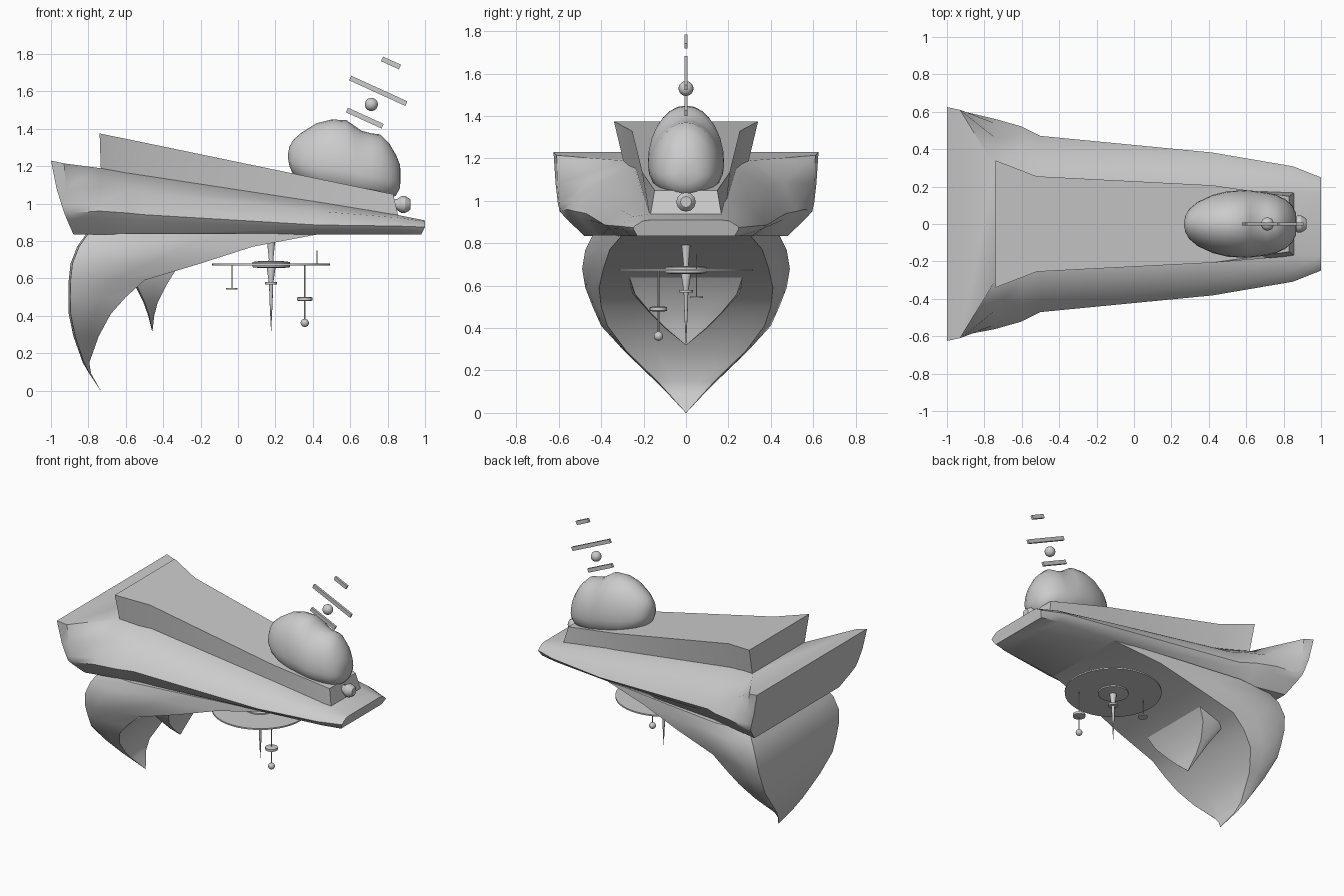
import bpy, bmesh, math
from mathutils import Vector

if "Cube" in bpy.data.objects:
    bpy.data.objects.remove(bpy.data.objects["Cube"])


def make(name, bm, angle=30):
    bmesh.ops.remove_doubles(bm, verts=bm.verts, dist=0.0005)
    bmesh.ops.recalc_face_normals(bm, faces=bm.faces)
    me = bpy.data.meshes.new(name)
    bm.to_mesh(me)
    bm.free()
    ob = bpy.data.objects.new(name, me)
    bpy.context.collection.objects.link(ob)
    bpy.ops.object.select_all(action='DESELECT')
    ob.select_set(True)
    bpy.context.view_layer.objects.active = ob
    bpy.ops.object.shade_smooth_by_angle(angle=math.radians(angle))
    return ob


def loft(name, rings, angle=30):
    """Skin closed rings of equal length and cap both ends."""
    bm = bmesh.new()
    vs = [[bm.verts.new(p) for p in r] for r in rings]
    n = len(rings[0])
    for a, b in zip(vs, vs[1:]):
        for i in range(n):
            j = (i + 1) % n
            bm.faces.new((a[i], a[j], b[j], b[i]))
    bm.faces.new(vs[0])
    bm.faces.new(vs[-1])
    return make(name, bm, angle)


def mirrored(half):
    return half + [(x, -y, z) for x, y, z in reversed(half)]


def lathe(name, prof, at, axis='Z', n=24):
    """Revolve (radius, height) pairs about an axis through a point."""
    rings = []
    for r, h in prof:
        r = max(r, 0.0008)
        ring = []
        for i in range(n):
            c, s = r * math.cos(math.tau * i / n), r * math.sin(math.tau * i / n)
            ring.append(Vector(at) + Vector((c, s, h) if axis == 'Z' else (h, c, s)))
        rings.append(ring)
    return loft(name, rings)


def ball(name, r, at):
    bm = bmesh.new()
    bmesh.ops.create_uvsphere(bm, u_segments=20, v_segments=12, radius=r)
    bmesh.ops.translate(bm, verts=bm.verts, vec=at)
    return make(name, bm)


def rounded(half):
    """Soften the widest corner of a hull half section."""
    a, b, c, d = half
    mix = lambda p, q, t: tuple(u + (v - u) * t for u, v in zip(p, q))
    return [a, b, mix(c, b, .3), mix(c, mix(b, d, .5), .08), mix(c, d, .3), d]


# Main hull: half sections from deck edge round to the keel
hull = [
    [(-1, .625, 1.23), (-.97, .615, 1.08), (-.93, .60, .95), (-.88, .48, .835)],
    [(-.93, .61, 1.215), (-.92, .607, 1.08), (-.89, .595, .95), (-.86, .475, .835)],
    [(-.74, .30, 1.19), (-.74, .46, 1.09), (-.74, .57, .96), (-.74, .45, .835)],
    [(-.6, .265, 1.165), (-.6, .42, 1.075), (-.6, .53, .95), (-.6, .42, .835)],
    [(-.5, .24, 1.15), (-.5, .38, 1.06), (-.5, .478, .94), (-.5, .40, .835)],
    [(.42, .20, 1.01), (.42, .31, .96), (.42, .388, .885), (.42, .31, .835)],
    [(.85, .17, .94), (.85, .25, .925), (.85, .313, .88), (.85, .26, .835)],
    [(1, .17, .91), (1, .205, .905), (1, .252, .875), (.98, .23, .835)],
]
loft("hull", [mirrored(rounded(h)) for h in hull], 42)

# Raised upper deck, overhanging walls
deck = [
    [(-.73, .27, 1.08), (-.74, .34, 1.375)],
    [(-.52, .225, 1.05), (-.52, .255, 1.33)],
    [(.42, .19, .98), (.42, .207, 1.135)],
    [(.86, .17, .92), (.83, .148, 1.05)],
]
loft("upper_deck", [mirrored(h) for h in deck], 15)


# Solid hooked horns under the hull: rows of (z, x back, half width, x front, y front)
def horn(name, rows):
    rings = []
    for z, xb, w, xf, yf in rows:
        xm = xb + (xf - xb) * .22
        half = [(xb, .5 * w, z), (xb + .01 * min(1, w * 4), .96 * w, z), (xm, w, z),
                (xb + (xf - xb) * .6, w + (yf - w) * .45, z), (xf, yf, z), (xf, .5 * yf, z)]
        rings.append(mirrored(half))
    loft(name, rings, 35)


horn("tail_horn", [
    (.84, -.81, .44, .45, .30), (.77, -.86, .475, .08, .36), (.68, -.895, .49, -.2, .39),
    (.59, -.905, .475, -.5, .41), (.50, -.907, .44, -.6, .40), (.41, -.905, .40, -.68, .37),
    (.29, -.88, .29, -.745, .28), (.15, -.83, .145, -.795, .135), (.09, -.795, .085, -.785, .08),
    (0, -.735, .001, -.733, .001)])
horn("inner_horn", [
    (.84, -.66, .33, -.15, .30), (.65, -.60, .28, -.33, .27), (.56, -.55, .25, -.385, .24),
    (.47, -.505, .17, -.43, .165), (.40, -.48, .10, -.448, .095), (.32, -.46, .002, -.457, .001)])

# Egg-shaped dome with a notch on top: (x, top, bottom, half width)
egg = [(.268, 1.27, 1.24, .01), (.275, 1.305, 1.20, .045), (.295, 1.34, 1.155, .08),
       (.34, 1.38, 1.11, .118), (.42, 1.43, 1.06, .155), (.5, 1.45, 1.035, .175),
       (.58, 1.446, 1.02, .18), (.62, 1.418, 1.015, .179), (.66, 1.39, 1.01, .175),
       (.71, 1.376, 1.01, .168), (.76, 1.37, 1.01, .156), (.81, 1.32, 1.02, .132),
       (.845, 1.26, 1.045, .10), (.865, 1.21, 1.08, .06), (.87, 1.17, 1.13, .015)]
rings = []
for x, top, bot, w in egg:
    mid = bot + .37 * (top - bot)
    ring = []
    for i in range(28):
        a = math.tau * i / 28
        s = math.sin(a)
        ring.append((x, w * math.cos(a), mid + s * ((top - mid) if s > 0 else (mid - bot))))
    rings.append(ring)
loft("dome", rings, 60)

# Floating tilted bars and ball over the dome
for name, x, z, length in (("lower_bar", .678, 1.457, .21), ("middle_bar", .75, 1.603, .33),
                           ("upper_bar", .818, 1.752, .105)):
    bpy.ops.mesh.primitive_cube_add(size=1, location=(x, 0, z),
                                    rotation=(0, math.radians(24.5), 0))
    ob = bpy.context.object
    ob.name = name
    ob.scale = (length, .016, .027)
ball("floating_ball", .035, (.713, 0, 1.53))

# Nose knob
lathe("nose_knob", [(.025, -.03), (.03, 0), (.045, .022), (.046, .04), (.034, .062), (.026, .069)],
      (.852, 0, .995), 'X', 12)

# Disc and central spindle
C = (.177, 0, 0)
lathe("disc", [(.315, .669), (.315, .679)], C, n=48)
lathe("disc_hub", [(.06, .655), (.1, .66), (.1, .688), (.06, .693)], C, n=32)
lathe("spindle", [(.022, .84), (.021, .79), (.012, .70), (.024, .66), (.011, .57), (.008, .47), (0, .32)],
      C, n=16)
lathe("spindle_ring", [(.032, .568), (.032, .58)], C)

# Hanging masts
lathe("long_mast", [(.004, .67), (.004, .36)], (.357, -.13, 0), n=8)
lathe("long_mast_disc", [(.025, .478), (.041, .482), (.041, .498), (.025, .502)], (.357, -.13, 0))
ball("long_mast_ball", .022, (.357, -.13, .362))
lathe("short_mast", [(.003, .67), (.003, .545)], (-.033, .05, 0), n=8)
lathe("short_mast_disc", [(.031, .541), (.031, .549)], (-.033, .05, 0))
lathe("upper_mast", [(.003, .67), (.002, .75)], (.423, .05, 0), n=8)
